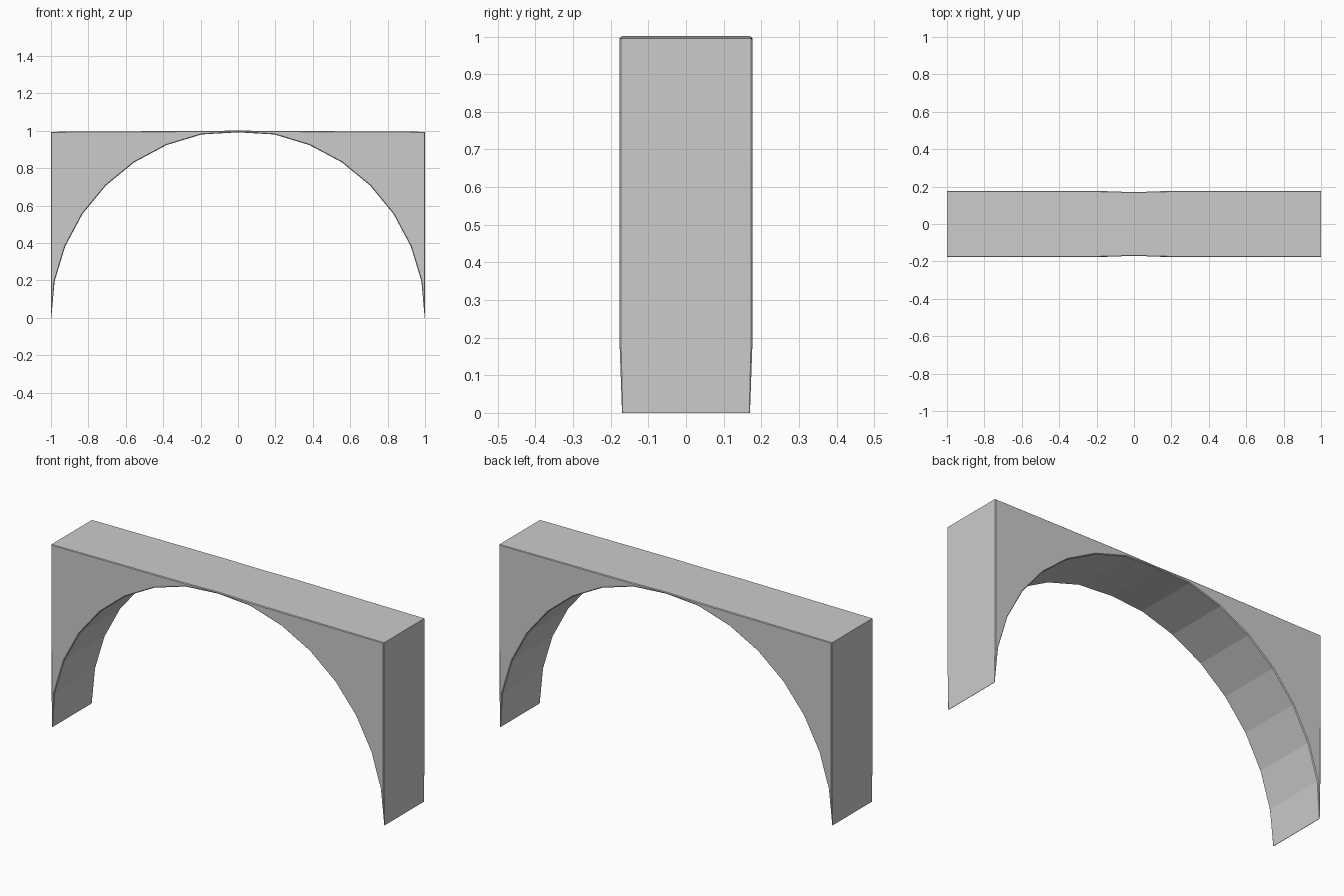
import bpy, bmesh, math

if "Cube" in bpy.data.objects:
    bpy.data.objects.remove(bpy.data.objects["Cube"])

SEGMENTS = 16       # facets around the half circle
HALF_DEPTH = 0.177
BEVEL = 0.004


def section(bm, i):
    """Ring of eight verts: softly bevelled slab between the arc and the box."""
    a = math.pi * i / SEGMENTS
    c, s = math.cos(a), math.sin(a)
    k = 1 / max(abs(c), abs(s))
    ox, oz = c * k, s * k
    if oz > 0.99:                       # very slightly crowned top
        oz = 0.995 + 0.006 * (1 - abs(ox))
    thin = i in (0, SEGMENTS // 2, SEGMENTS)
    inner = 0.992 if i == SEGMENTS // 2 else (0.998 if thin else 1.0)
    ix, iz = c * inner, s * inner
    gap = math.hypot(ox - ix, oz - iz)
    t = min(BEVEL / gap, 0.45)
    y = 0.170 if thin else HALF_DEPTH
    e = y - (0.002 if thin else BEVEL)

    def mix(f):
        return ox + (ix - ox) * f, oz + (iz - oz) * f

    ring = [(0, -e), (t, -y), (1 - t, -y), (1, -e),
            (1, e), (1 - t, y), (t, y), (0, e)]
    verts = []
    for f, yy in ring:
        x, z = mix(f)
        verts.append(bm.verts.new((x, yy, z)))
    return verts


# Arch body: sections swept from one foot to the other
bm = bmesh.new()
rings = [section(bm, i) for i in range(SEGMENTS + 1)]
for a, b in zip(rings, rings[1:]):
    for j in range(8):
        n = (j + 1) % 8
        bm.faces.new((a[j], a[n], b[n], b[j]))

# Feet
bm.faces.new(rings[0])
bm.faces.new(rings[-1])
bmesh.ops.recalc_face_normals(bm, faces=bm.faces)

mesh = bpy.data.meshes.new("arch")
bm.to_mesh(mesh)
bm.free()
arch = bpy.data.objects.new("arch", mesh)
bpy.context.collection.objects.link(arch)
